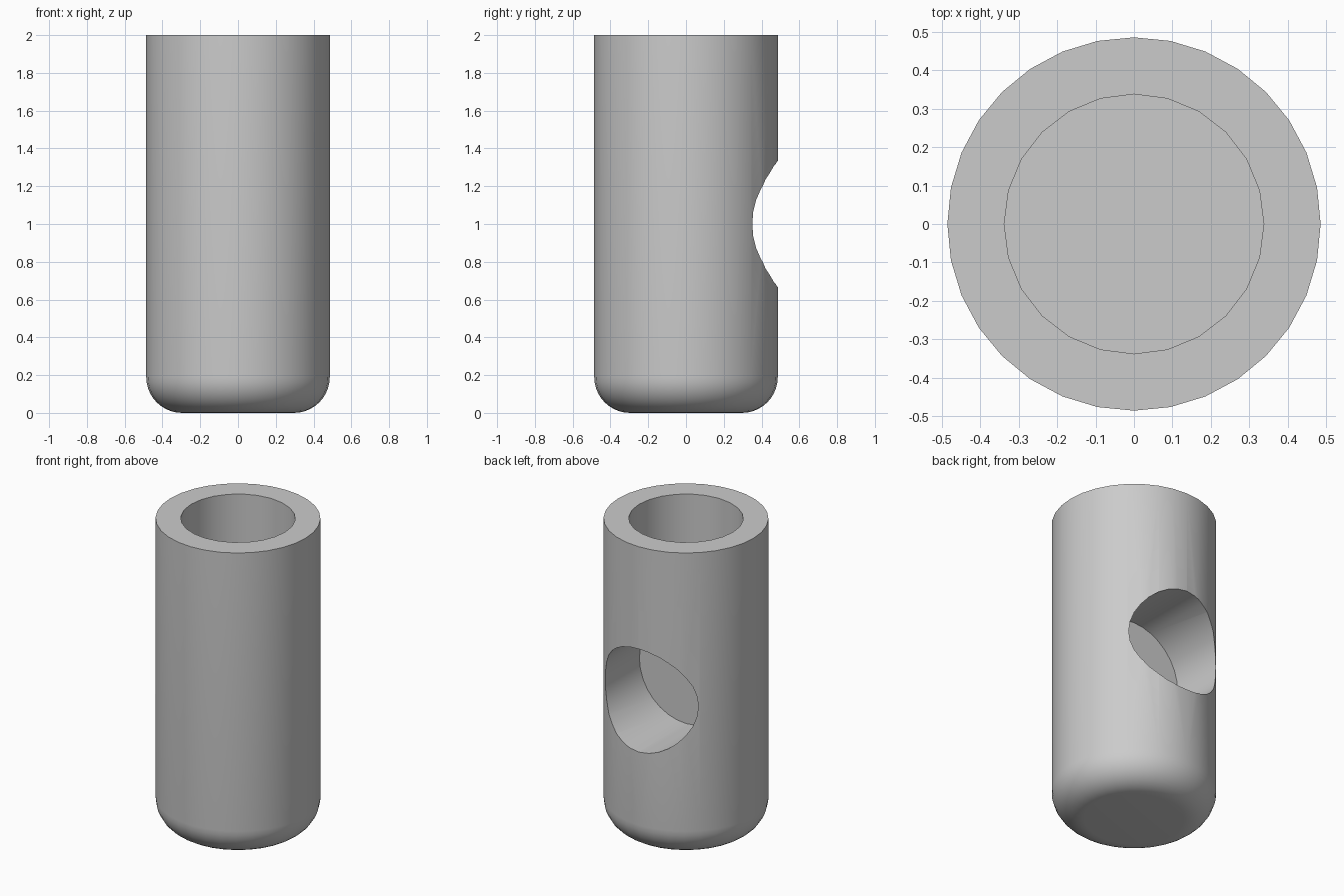
import bpy, bmesh, math
from mathutils import Matrix

cube = bpy.data.objects.get("Cube")
if cube:
    bpy.data.objects.remove(cube, do_unlink=True)

RADIUS, BORE, FILLET, HEIGHT = 0.486, 0.338, 0.19, 2.0
BORE_FLOOR = 1.5
SIDE_HOLE, SIDE_Z = 0.335, 1.0

grey = bpy.data.materials.new("grey")
grey.use_nodes = True
colour = (0.6, 0.6, 0.6, 1)
grey.diffuse_color = colour
grey.node_tree.nodes["Principled BSDF"].inputs["Base Color"].default_value = colour


def add_object(name, bm):
    mesh = bpy.data.meshes.new(name)
    bmesh.ops.recalc_face_normals(bm, faces=bm.faces)
    bm.to_mesh(mesh)
    bm.free()
    mesh.materials.append(grey)
    obj = bpy.data.objects.new(name, mesh)
    bpy.context.collection.objects.link(obj)
    return obj


def lathe(name, profile, sides):
    """Turn a radius/height profile round z and cap both ends."""
    bm = bmesh.new()
    rings = []
    for r, z in profile:
        angles = [math.tau * i / sides for i in range(sides)]
        rings.append([bm.verts.new((r * math.cos(a), r * math.sin(a), z)) for a in angles])
    for low, high in zip(rings, rings[1:]):
        for i in range(sides):
            j = (i + 1) % sides
            bm.faces.new((low[i], low[j], high[j], high[i]))
    bm.faces.new(rings[0])
    bm.faces.new(rings[-1])
    return add_object(name, bm)


def drill(name, radius, depth, sides, matrix):
    """Hidden cylinder used to cut a blind hole."""
    bm = bmesh.new()
    bmesh.ops.create_cone(bm, cap_ends=True, segments=sides, radius1=radius,
                          radius2=radius, depth=depth, matrix=matrix)
    obj = add_object(name, bm)
    obj.hide_render = True
    obj.hide_viewport = True
    return obj


# Solid post with a rounded foot
profile = []
for i in range(11):
    a = math.pi / 2 * i / 10
    profile.append((RADIUS - FILLET + FILLET * math.sin(a), FILLET - FILLET * math.cos(a)))
profile.append((RADIUS, HEIGHT))
post = lathe("post", profile, 32)

# Blind bore in the top, and a blind hole from the back to the centre
top_depth = 1.0
cutters = [
    drill("top_bore_cutter", BORE, top_depth, 24,
          Matrix.Translation((0, 0, BORE_FLOOR + top_depth / 2))),
    drill("back_hole_cutter", SIDE_HOLE, 1.0, 32,
          Matrix.Translation((0, 0.5, SIDE_Z)) @ Matrix.Rotation(math.pi / 2, 4, "X")),
]
for cutter in cutters:
    mod = post.modifiers.new(cutter.name, "BOOLEAN")
    mod.operation = "DIFFERENCE"
    mod.solver = "EXACT"
    mod.object = cutter

# Bake the cuts, then remove the cutters
bpy.context.view_layer.objects.active = post
post.select_set(True)
for mod in list(post.modifiers):
    bpy.ops.object.modifier_apply(modifier=mod.name)
for cutter in cutters:
    bpy.data.objects.remove(cutter, do_unlink=True)
bpy.ops.object.shade_smooth_by_angle(angle=math.radians(30))
